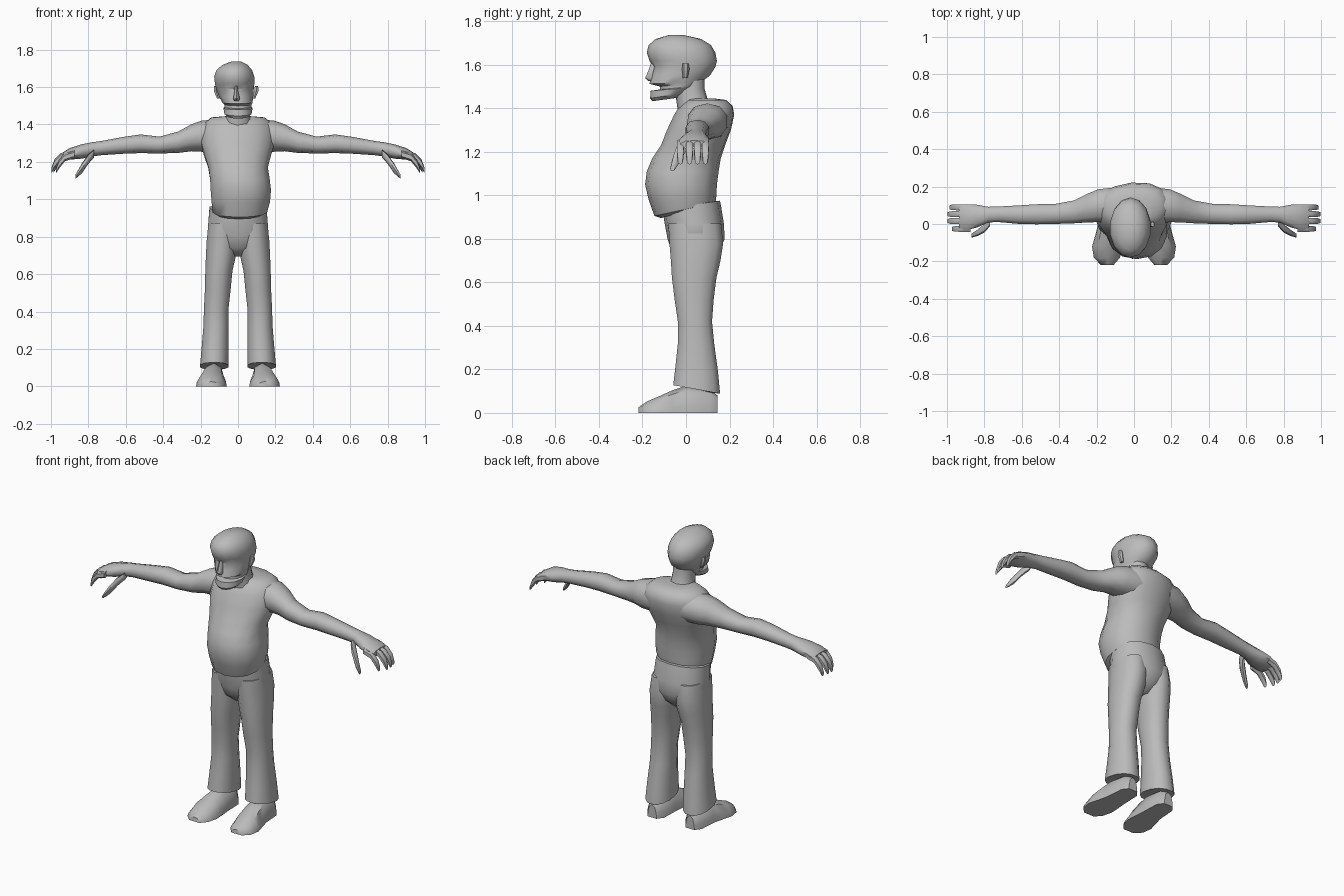
import bpy, bmesh, math
from mathutils import Vector

grey = bpy.data.materials.new("plain_grey")
grey.diffuse_color = (0.5, 0.5, 0.5, 1)


def loft(name, rings, angle=50):
    """Skin a list of point rings, cap both ends."""
    bm = bmesh.new()
    vr = [[bm.verts.new(p) for p in r] for r in rings]
    n = len(vr[0])
    for a, b in zip(vr, vr[1:]):
        for i in range(n):
            j = (i + 1) % n
            bm.faces.new((a[i], a[j], b[j], b[i]))
    bm.faces.new(vr[0])
    bm.faces.new(vr[-1])
    bmesh.ops.recalc_face_normals(bm, faces=bm.faces)
    me = bpy.data.meshes.new(name)
    bm.to_mesh(me)
    bm.free()
    me.materials.append(grey)
    ob = bpy.data.objects.new(name, me)
    bpy.context.collection.objects.link(ob)
    bpy.ops.object.select_all(action='DESELECT')
    ob.select_set(True)
    bpy.context.view_layer.objects.active = ob
    bpy.ops.object.shade_smooth_by_angle(angle=math.radians(angle))
    return ob


def oval(n, e):
    """Unit superellipse points."""
    for i in range(n):
        t = 2 * math.pi * (i + 0.5) / n
        c, s = math.cos(t), math.sin(t)
        yield (math.copysign(abs(c) ** e, c), math.copysign(abs(s) ** e, s))


def zring(z, cx, rx, y0, y1, tilt=0, twist=0, n=14, e=0.9):
    """Horizontal ring between y0 and y1; tilt raises the back, twist turns it."""
    cy, ry = (y0 + y1) / 2, (y1 - y0) / 2
    a = math.radians(twist)
    pts = []
    for u, v in oval(n, e):
        x, y = u * rx, v * ry
        pts.append(Vector((cx + x * math.cos(a) - y * math.sin(a),
                           cy + x * math.sin(a) + y * math.cos(a), z + tilt * v)))
    return pts


def xring(side, x, cy, cz, ry, rz, n=10):
    return [Vector((side * x, cy + u * ry, cz + v * rz)) for u, v in oval(n, 0.9)]


# Torso with a heavy belly
loft("torso", [zring(*r) for r in (
    (0.925, 0.005, 0.125, -0.115, 0.10, 0.03),
    (0.935, 0.01, 0.148, -0.145, 0.135, 0.03),
    (0.99, 0.015, 0.160, -0.172, 0.140, 0.01),
    (1.05, 0.015, 0.165, -0.188, 0.142, 0),
    (1.11, 0.01, 0.163, -0.180, 0.150, 0),
    (1.17, 0.0, 0.162, -0.155, 0.160, 0, 2),
    (1.23, -0.003, 0.180, -0.115, 0.180, 0, 4),
    (1.30, -0.003, 0.200, -0.088, 0.207, 0, 5),
    (1.37, 0.0, 0.200, -0.055, 0.222, 0, 5),
    (1.41, 0.0, 0.180, -0.030, 0.215, 0, 5),
    (1.438, 0.0, 0.145, 0.0, 0.185, 0, 5),
    (1.445, 0.0, 0.06, 0.02, 0.13, 0, 0))])

# Neck
loft("neck", [zring(*r, n=10) for r in (
    (1.37, 0, 0.085, -0.035, 0.13), (1.44, 0, 0.066, -0.045, 0.10),
    (1.49, 0, 0.062, -0.055, 0.085), (1.55, -0.005, 0.062, -0.06, 0.085))])

# Head: jaw, open mouth, face and skull
loft("head", [zring(*r, n=14, e=1.0) for r in (
    (1.440, 0.0, 0.052, -0.155, -0.04, 0.008),
    (1.458, 0.0, 0.074, -0.165, 0.0, 0.012),
    (1.488, 0.0, 0.080, -0.162, 0.04, 0.008),
    (1.494, 0.0, 0.074, -0.120, 0.05, 0.008),
    (1.508, 0.0, 0.075, -0.120, 0.06, 0.008),
    (1.516, -0.003, 0.082, -0.168, 0.07, 0.004),
    (1.550, -0.010, 0.094, -0.160, 0.11, 0),
    (1.590, -0.016, 0.103, -0.150, 0.135, 0),
    (1.618, -0.018, 0.108, -0.168, 0.142, 0),
    (1.655, -0.020, 0.110, -0.180, 0.135, 0),
    (1.690, -0.020, 0.098, -0.172, 0.115, 0),
    (1.718, -0.016, 0.070, -0.140, 0.070, 0),
    (1.736, -0.010, 0.028, -0.080, -0.010, 0))], 40)

# Nose
loft("nose", [zring(*r, n=6) for r in (
    (1.525, -0.008, 0.014, -0.172, -0.13), (1.538, -0.008, 0.020, -0.188, -0.13),
    (1.575, -0.009, 0.012, -0.172, -0.13), (1.605, -0.010, 0.008, -0.162, -0.13))])

for side, tag in ((1, "left"), (-1, "right")):
    # Ear
    loft(tag + "_ear", [zring(*r, n=6) for r in (
        (1.54, side * 0.094 - 0.01, 0.010, -0.015, 0.008),
        (1.58, side * 0.108 - 0.01, 0.013, -0.018, 0.016),
        (1.605, side * 0.109 - 0.01, 0.010, -0.015, 0.012))])

    # Arm and palm
    loft(tag + "_arm", [xring(side, *r) for r in (
        (0.10, 0.10, 1.34, 0.10, 0.085), (0.19, 0.098, 1.338, 0.092, 0.084),
        (0.25, 0.085, 1.329, 0.080, 0.072), (0.32, 0.065, 1.305, 0.064, 0.057),
        (0.42, 0.054, 1.290, 0.056, 0.045), (0.52, 0.052, 1.297, 0.056, 0.050),
        (0.61, 0.050, 1.289, 0.052, 0.045), (0.73, 0.052, 1.274, 0.043, 0.038),
        (0.78, 0.050, 1.267, 0.044, 0.038), (0.84, 0.042, 1.255, 0.064, 0.038),
        (0.90, 0.036, 1.243, 0.072, 0.031), (0.935, 0.038, 1.232, 0.066, 0.020))])

    # Fingers curling down
    for k, (y, reach) in enumerate(((-0.026, -0.025), (0.016, 0), (0.053, 0), (0.089, -0.01))):
        loft(f"{tag}_finger_{k + 1}", [xring(side, x + reach, y, z, r, h, 6) for x, z, r, h in (
            (0.90, 1.240, 0.018, 0.020), (0.95, 1.225, 0.018, 0.021),
            (0.982, 1.188, 0.017, 0.024), (0.997, 1.155, 0.012, 0.014))])

    # Thumb
    loft(tag + "_thumb", [xring(side, *r, 7) for r in (
        (0.77, 0.01, 1.245, 0.022, 0.022), (0.80, -0.022, 1.215, 0.024, 0.026),
        (0.835, -0.045, 1.165, 0.018, 0.027), (0.868, -0.062, 1.122, 0.011, 0.012))])

    # Trouser leg with a flared, slanted hem
    loft(tag + "_trouser_leg", [zring(z, side * cx, rx, y0, y1, t, 0, 12) for z, cx, rx, y0, y1, t in (
        (0.110, 0.125, 0.062, -0.03, 0.12, -0.018),
        (0.108, 0.127, 0.078, -0.062, 0.160, -0.020),
        (0.20, 0.123, 0.074, -0.052, 0.150, -0.01),
        (0.32, 0.118, 0.069, -0.040, 0.132, 0),
        (0.42, 0.116, 0.068, -0.040, 0.122, 0),
        (0.52, 0.108, 0.071, -0.055, 0.130, 0),
        (0.62, 0.102, 0.075, -0.068, 0.143, 0),
        (0.70, 0.091, 0.083, -0.073, 0.162, 0),
        (0.78, 0.085, 0.085, -0.080, 0.175, 0),
        (0.87, 0.080, 0.080, -0.085, 0.165, 0))])

    # Shoe with a flat sole
    section = ((-1, 0), (-0.95, 0.3), (-0.65, 0.82), (0, 1), (0.65, 0.82), (0.95, 0.3), (1, 0))
    loft(tag + "_shoe", [[Vector((side * (cx + u * w), y, v * h)) for u, v in section]
                         for y, cx, w, h in (
        (0.145, 0.128, 0.030, 0.08), (0.11, 0.128, 0.056, 0.11), (0.0, 0.130, 0.062, 0.125),
        (-0.06, 0.135, 0.072, 0.105), (-0.12, 0.142, 0.082, 0.078),
        (-0.18, 0.145, 0.070, 0.052), (-0.218, 0.143, 0.035, 0.026))])

# Trouser seat and waistband
loft("trouser_seat", [zring(*r) for r in (
    (0.695, 0, 0.045, -0.01, 0.10), (0.74, 0, 0.120, -0.065, 0.150),
    (0.80, 0, 0.168, -0.085, 0.178), (0.87, 0, 0.163, -0.098, 0.174),
    (0.93, 0, 0.158, -0.105, 0.162, 0.015), (0.955, 0, 0.156, -0.105, 0.156, 0.02),
    (0.955, 0, 0.135, -0.08, 0.13, 0.018))])
